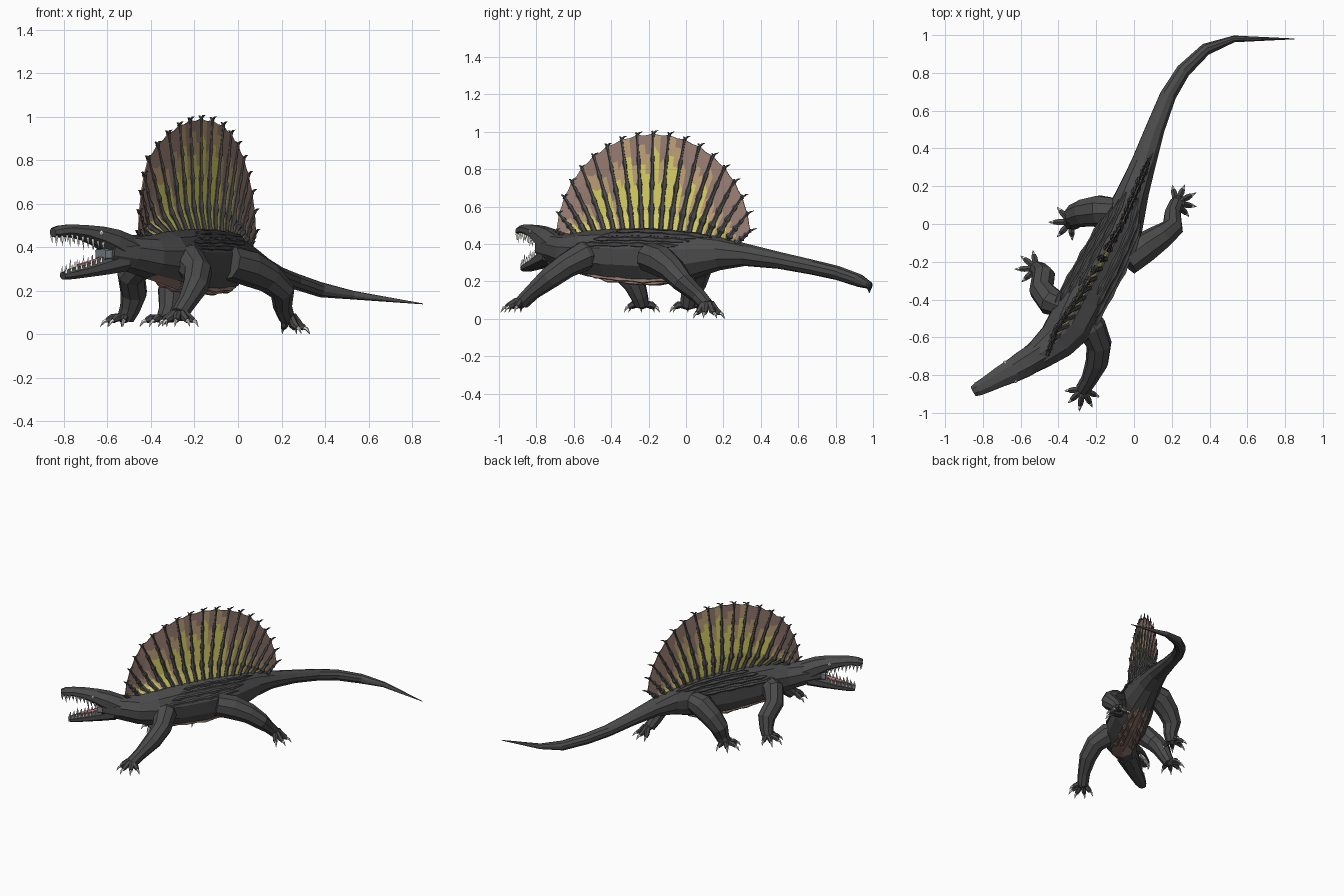
import bpy, bmesh, math, random
from mathutils import Vector as V

if "Cube" in bpy.data.objects:
    bpy.data.objects.remove(bpy.data.objects["Cube"])

random.seed(4)


def mat(name, c):
    m = bpy.data.materials.new(name)
    m.diffuse_color = (*c, 1)
    m.use_nodes = True
    m.node_tree.nodes["Principled BSDF"].inputs["Base Color"].default_value = m.diffuse_color
    return m


DARK = mat("dark_hide", (.07, .07, .07))
MAUVE = mat("mauve_skin", (.34, .22, .18))
TAN = mat("tan_skin", (.56, .38, .20))
YELLOW = mat("yellow_skin", (.75, .68, .14))
IVORY = mat("ivory", (.8, .8, .76))
PINK = mat("tongue_pink", (.6, .2, .22))
GUM = mat("mouth_grey", (.2, .24, .27))


def loft(geo, rings, n=6):
    """Tube through (x, y, z, half width, half height) rings."""
    vs, fs = geo
    b, ref = len(vs), None
    P = [V(r[:3]) for r in rings]
    for i, r in enumerate(rings):
        t = (P[min(i + 1, len(P) - 1)] - P[max(i - 1, 0)]).normalized()
        if ref is None:
            ref = V((0, 0, 1)) if abs(t.z) < .8 else V((0, 1, 0))
        ref = (ref - t * ref.dot(t)).normalized()
        s = t.cross(ref)
        for k in range(n):
            a = math.tau * (k + .5) / n
            vs.append(P[i] + s * r[3] * math.cos(a) + ref * r[-1] * math.sin(a))
    for i in range(len(P) - 1):
        for k in range(n):
            c, d = b + i * n + k, b + i * n + (k + 1) % n
            fs.append((c, d, d + n, c + n))
    fs.append(tuple(range(b, b + n)))
    fs.append(tuple(range(b + (len(P) - 1) * n, b + len(P) * n)))


def build(name, geo, *mats, pick=None, closed=True):
    me = bpy.data.meshes.new(name)
    me.from_pydata(geo[0], [], geo[1])
    if closed:
        bm = bmesh.new()
        bm.from_mesh(me)
        bmesh.ops.recalc_face_normals(bm, faces=bm.faces)
        bm.to_mesh(me)
        bm.free()
    for m in mats:
        me.materials.append(m)
    if pick:
        for f in me.polygons:
            f.material_index = pick(f)
    ob = bpy.data.objects.new(name, me)
    bpy.context.collection.objects.link(ob)
    return ob


def part(name, rings, m, n=8):
    g = ([], [])
    loft(g, rings, n)
    return build(name, g, m)


def lerp_rings(rings, axis, value):
    for a, b in zip(rings, rings[1:]):
        lo, hi = sorted((a[axis], b[axis]))
        if lo <= value <= hi:
            f = (value - a[axis]) / (b[axis] - a[axis])
            return [p + (q - p) * f for p, q in zip(a, b)]
    return list(rings[0] if value < rings[0][axis] else rings[-1])


# Body from neck to tail tip, with a paler belly
BODY = [(-.60, -.755, .385, .066, .07), (-.50, -.69, .372, .085, .085),
        (-.41, -.62, .355, .108, .10), (-.335, -.53, .35, .13, .122),
        (-.27, -.40, .342, .135, .138), (-.16, -.20, .335, .132, .15),
        (-.06, 0, .335, .115, .135), (0, .18, .35, .085, .09),
        (.05, .32, .342, .068, .06), (.11, .50, .312, .053, .045),
        (.18, .68, .275, .045, .04), (.26, .81, .245, .04, .038),
        (.38, .925, .205, .033, .035), (.53, .98, .18, .018, .02),
        (.85, .98, .14, .002, .002)]
g = ([], [])
loft(g, BODY, 10)
build("body_and_tail", g, DARK, MAUVE,
      pick=lambda f: int(f.normal.z < -.72 and -.6 < f.center.y < .05))

# Bony ridges along the flanks and ribs under the belly
g, h = ([], []), ([], [])
for side in (-1, 1):
    for j, ang in enumerate((24, 38, 52, 66, -62, -76)):
        r = []
        a = math.radians(ang)
        for i in range(13):
            c = lerp_rings(BODY, 1, -.5 + .05 * (j % 4) + i * .042)
            w = side * c[3] * math.cos(a)
            rad = (.016 if i % 3 == 1 else .010) if 0 < i < 12 else .003
            r.append((c[0] + .9 * w, c[1] - .42 * w, c[2] + c[4] * math.sin(a), rad))
        loft(g if ang > 0 else h, r, 5)
build("flank_ridges", g, DARK)
build("belly_ridges", h, MAUVE)

# Head
UP = [(-.50, -.69, .38, .08, .078), (-.58, -.74, .425, .077, .065),
      (-.64, -.775, .45, .068, .05), (-.71, -.81, .468, .058, .037),
      (-.78, -.85, .477, .046, .03), (-.825, -.873, .472, .04, .029),
      (-.85, -.887, .468, .030, .022)]
LOW = [(-.53, -.71, .34, .073, .055), (-.62, -.76, .315, .062, .045),
       (-.70, -.805, .292, .05, .032), (-.77, -.845, .276, .04, .025),
       (-.805, -.865, .268, .026, .017)]
part("upper_jaw", UP, DARK)
part("lower_jaw", LOW, DARK)
part("mouth_lining", [(-.56, -.725, .37, .055, .055), (-.632, -.765, .368, .052, .042)], GUM)
part("tongue", [(-.60, -.75, .345, .03, .02), (-.68, -.793, .33, .025, .01),
                (-.74, -.827, .315, .01, .006)], PINK, 6)

# Teeth and eyes, mirrored across the head axis
SIDE = V((.49, -.87, 0))
teeth, eyes = ([], []), ([], [])
for s in (-1, 1):
    for rings, x0, x1, n, d in ((UP, -.645, -.845, 10, -1), (LOW, -.65, -.80, 8, 1)):
        for i in range(n):
            c = lerp_rings(rings[::-1], 0, x0 + (x1 - x0) * i / (n - 1))
            p = V(c[:3]) + SIDE * s * c[3] * .75 + V((0, 0, d * c[4] * .6))
            L = .05 if i % 3 == 2 else .034
            loft(teeth, [(*p, .009), (*(p + V((.004, .002, d * L))), .001)], 4)
    c = lerp_rings(UP, 0, -.655)
    p = V(c[:3]) + V((0, 0, .012))
    loft(eyes, [(*(p + SIDE * s * c[3] * .6), .013), (*(p + SIDE * s * c[3] * .92), .011),
                (*(p + SIDE * s * c[3]), .005)], 8)
build("teeth", teeth, IVORY)
build("eyes", eyes, IVORY)

# Legs: joint path, foot heading in degrees, toe spread, claw height
LEGS = {
    "front_left_leg": ([(-.29, -.46, .35, .07), (-.225, -.55, .335, .08), (-.185, -.64, .285, .068),
                        (-.195, -.73, .22, .061), (-.235, -.82, .145, .044), (-.27, -.875, .09, .04)],
                       -100, 75, .045),
    "front_right_leg": ([(-.36, -.44, .36, .06), (-.44, -.41, .34, .076), (-.49, -.35, .27, .066),
                         (-.478, -.275, .19, .062), (-.495, -.25, .12, .048), (-.515, -.235, .075, .04)],
                        182, 80, .045),
    "hind_left_leg": ([(-.04, -.20, .33, .08), (.05, -.13, .305, .084), (.14, -.07, .26, .070),
                       (.205, -.02, .20, .058), (.205, .06, .13, .044), (.225, .11, .075, .038)],
                      28, 75, .012),
    "hind_right_leg": ([(-.10, .07, .35, .07), (-.18, .07, .33, .085), (-.26, .06, .26, .075),
                        (-.31, .045, .19, .064), (-.315, .02, .12, .05), (-.335, .01, .07, .042)],
                       180, 95, .045),
}
toes, claws = ([], []), ([], [])
for name, (path, head, spread, zc) in LEGS.items():
    part(name, path, DARK, 9)
    f = V(path[-1][:3])
    for k in range(-2, 3):
        d_ang = math.radians(head + k * spread / 2)
        d = V((math.cos(d_ang), math.sin(d_ang), 0))
        L = .092 - .008 * abs(k)

        def at(t, z):
            p = f + d * L * t
            return (p.x, p.y, z)
        loft(toes, [(*at(0, f.z), .024), (*at(.4, f.z + .004), .018),
                    (*at(.7, zc + .03), .018), (*at(.95, zc + .018), .013)], 6)
        loft(claws, [(*at(.9, zc + .02), .010), (*at(1.1, zc + .014), .008),
                     (*at(1.28, zc - .01), .001)], 5)
build("toes", toes, DARK)
build("claws", claws, IVORY)

# Sail: fan of knobbly spines with coloured skin between them
N, M = 19, 10
PLAN = [(-.46, -.7), (-.415, -.56), (-.285, -.37), (-.185, -.2), (-.065, 0), (.01, .17), (.08, .34)]


def sail_point(i, t):
    u = i / (N - 1)
    a = math.radians(175 - 170 * u)
    y0 = -.63 + .89 * u
    c = lerp_rings(BODY, 1, y0)
    z0 = c[2] + c[4] - .03
    y1, z1 = -.175 + .52 * math.cos(a), .42 + .57 * math.sin(a)
    y = y0 + (y1 - y0) * t ** 1.15
    x = lerp_rings(PLAN, 1, y)[0]
    return V((x + (max(c[0], -.44) - x) * max(0, 1 - 4 * t), y, z0 + (z1 - z0) * t))


spines = ([], [])
for i in range(N):
    r = []
    for k in range(17):
        t = k / 16
        rad = (.021 - .012 * t) * (1.25 if k % 4 == 0 else .85)
        r.append((*sail_point(i, t), rad))
    loft(spines, r, 6)
    # small forked hook at each tip
    p = sail_point(i, 1)
    out = (p - sail_point(i, .9)).normalized()
    for d in (V((.010, .014, .004)), V((-.006, -.006, .002))):
        q = p + out * .010 + d
        loft(spines, [(*p, .007), (*q, .005), (*(q + d), .001)], 4)
build("sail_spines", spines, DARK)

vs, fs, cols = [], [], []
for i in range(N - 1):
    for h in range(3):
        for k in range(M + 1):
            p = sail_point(i, k / M).lerp(sail_point(i + 1, k / M), h / 2)
            if h == 1 and k == M:
                p.z -= .006
            vs.append(p)
    u = i / (N - 2)
    reach = 1.0 - (.5 * (u - .5) / .5 if u > .5 else .45 * (.5 - u) / .5)
    reach += random.uniform(-.15, .12)
    for h in range(2):
        strip = random.choice((2, 2, 1)) if h else 2
        cut = reach - h * (.3 if i % 2 else .08)
        for k in range(M):
            b = i * 3 * (M + 1) + h * (M + 1) + k
            c, d, e = b + M + 1, b + M + 2, b + 1
            for tri, off in (((b, c, d), .3), ((b, d, e), .7)) if h else (((b, c, e), .3), ((c, d, e), .7)):
                fs.append(tri)
                t = (k + off) / M
                cols.append(strip if t < cut - .2 else 1 if t < cut else 0)
sail = build("sail_skin", (vs, fs), MAUVE, TAN, YELLOW,
             pick=lambda f: cols[f.index], closed=False)
mod = sail.modifiers.new("thickness", 'SOLIDIFY')
mod.thickness = .006
mod.offset = 0
